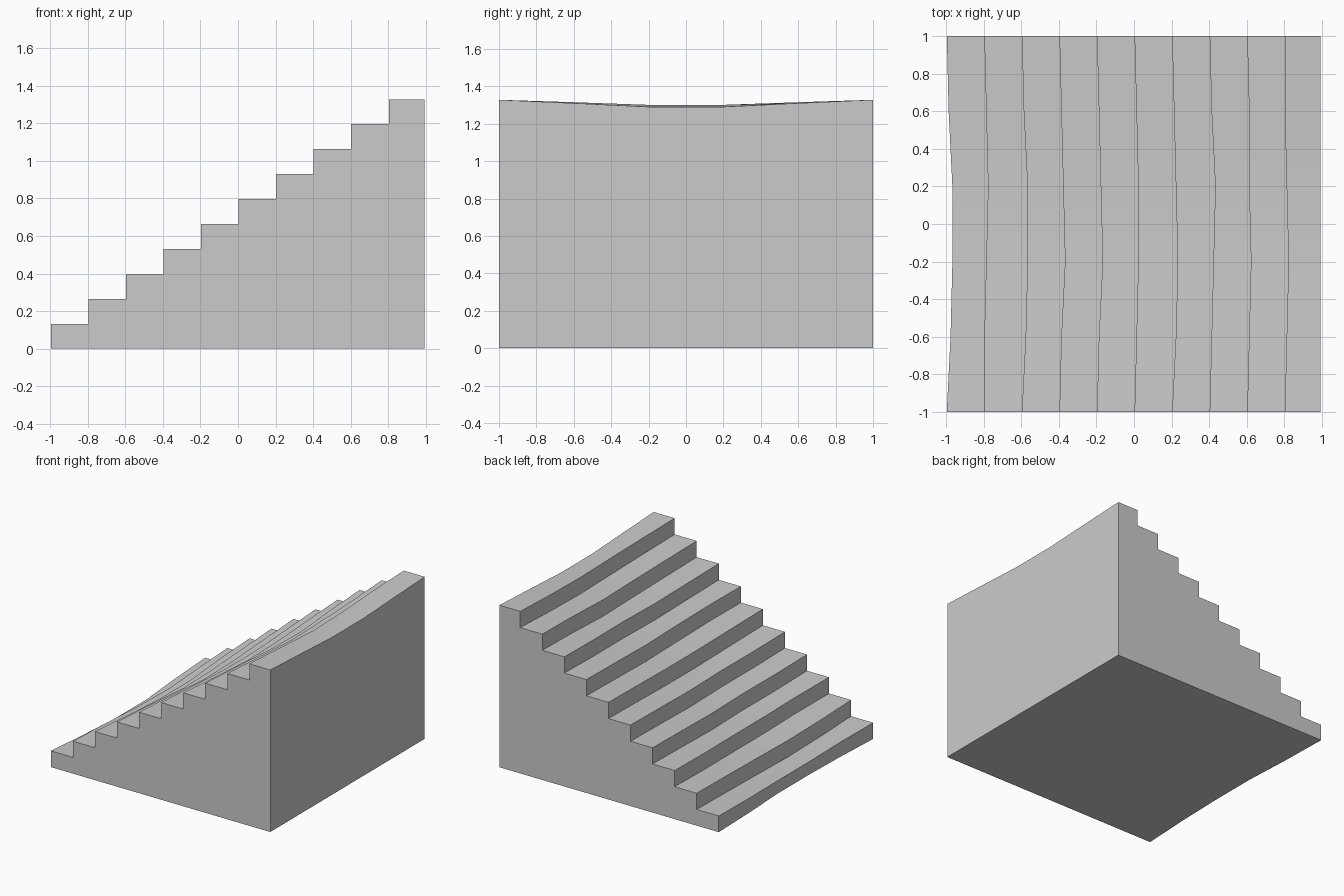
import bpy
import bmesh
import math

if "Cube" in bpy.data.objects:
    bpy.data.objects.remove(bpy.data.objects["Cube"], do_unlink=True)

STEPS = 10
RUN, RISE = 0.2, 0.1328
FRONT, BACK = -0.997, 0.993
STATIONS = [-1, -0.6, -0.2, 0.2, 0.6, 1]
SAG = [0, 0.013, 0.027, 0.027, 0.013, 0]

# Wear of each riser at the inner stations, in millimetre-like units
WEAR = ["2331", "0121", "2331", "1321", "1321",
        "1221", "2321", "1231", "1211", "1210"]


def section(i):
    """Side outline of the worn stair at one station."""
    worn = [int(("0" + w + "0")[i]) / 100 for w in WEAR]
    points = [(FRONT + worn[0], 0)]
    for s in range(STEPS):
        x = FRONT + s * RUN + worn[s]
        if s:
            points.append((x, s * RISE - SAG[i] * 1.1))
        points.append((x, (s + 1) * RISE - SAG[i]))
    points.append((BACK, STEPS * RISE - SAG[i] * 1.4))
    points.append((BACK, 0))
    return points


# Stone mass lofted across the width
bm = bmesh.new()
rings = [[bm.verts.new((x, y, z)) for x, z in section(i)]
         for i, y in enumerate(STATIONS)]
count = len(rings[0])
for a, b in zip(rings, rings[1:]):
    for k in range(count):
        n = (k + 1) % count
        bm.faces.new((a[k], a[n], b[n], b[k]))
bm.faces.new(rings[0])
bm.faces.new(rings[-1])
bmesh.ops.recalc_face_normals(bm, faces=bm.faces)
mesh = bpy.data.meshes.new("worn_staircase")
bm.to_mesh(mesh)
bm.free()

# Plain grey stone
stone = bpy.data.materials.new("grey stone")
stone.use_nodes = True
colour = (0.6, 0.6, 0.6, 1)
stone.diffuse_color = colour
stone.node_tree.nodes["Principled BSDF"].inputs["Base Color"].default_value = colour
mesh.materials.append(stone)

stairs = bpy.data.objects.new("worn_staircase", mesh)
bpy.context.collection.objects.link(stairs)
bpy.ops.object.select_all(action="DESELECT")
stairs.select_set(True)
bpy.context.view_layer.objects.active = stairs
bpy.ops.object.shade_smooth_by_angle(angle=math.radians(30))
